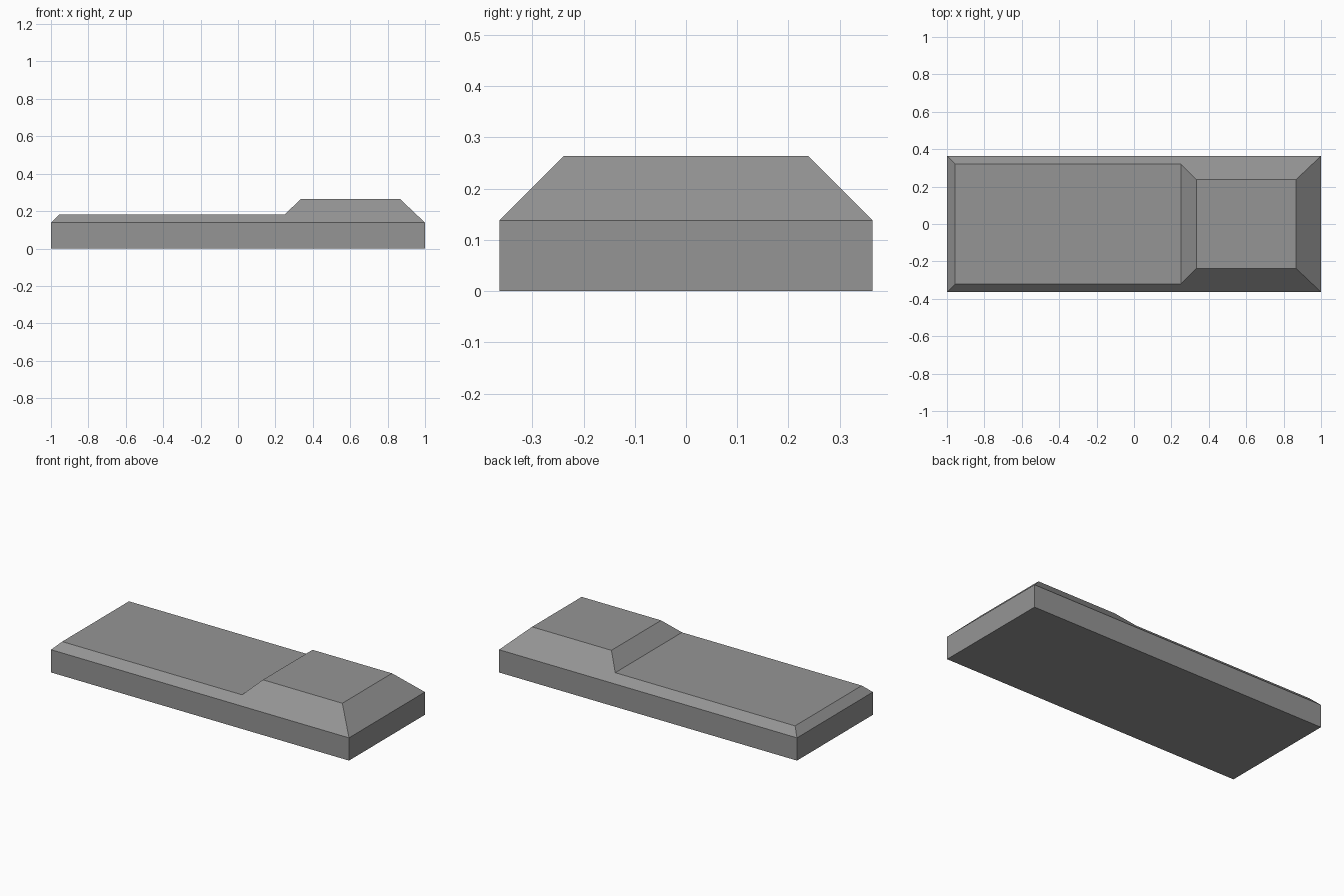
import bpy, bmesh

if "Cube" in bpy.data.objects:
    bpy.data.objects.remove(bpy.data.objects["Cube"])

HALF_WIDTH = 0.364   # half width of the vertical base
RIM = 0.138          # height where the 45 degree sides begin

grey = bpy.data.materials.new("mid_grey")
grey.diffuse_color = (0.3, 0.3, 0.3, 1)
grey.use_nodes = True
grey.node_tree.nodes["Principled BSDF"].inputs["Base Color"].default_value = grey.diffuse_color

# Front outline (x, z) from left to right: base edge, low deck, raised block
outline = [(-1, 0), (-1, RIM), (-0.956, 0.182), (0.251, 0.182),
           (0.334, 0.264), (0.867, 0.264), (1, RIM), (1, 0)]


def half_width(z):
    """Vertical walls up to the rim, then sides leaning in at 45 degrees."""
    return HALF_WIDTH - max(0, z - RIM)


bm = bmesh.new()
front, back = [[bm.verts.new((x, s * half_width(z), z)) for x, z in outline]
               for s in (-1, 1)]

# End walls, ramps, deck, raised top and underside: strips across the width
n = len(outline)
for i in range(n):
    j = (i + 1) % n
    bm.faces.new((front[i], front[j], back[j], back[i]))

# Sides: a vertical wall and a sloping panel above it
for side in (front, back):
    bm.faces.new((side[0], side[1], side[-2], side[-1]))
    bm.faces.new(side[1:-1])

bmesh.ops.recalc_face_normals(bm, faces=bm.faces)
mesh = bpy.data.meshes.new("stepped_body")
bm.to_mesh(mesh)
bm.free()
mesh.materials.append(grey)
bpy.context.collection.objects.link(bpy.data.objects.new("stepped_body", mesh))
